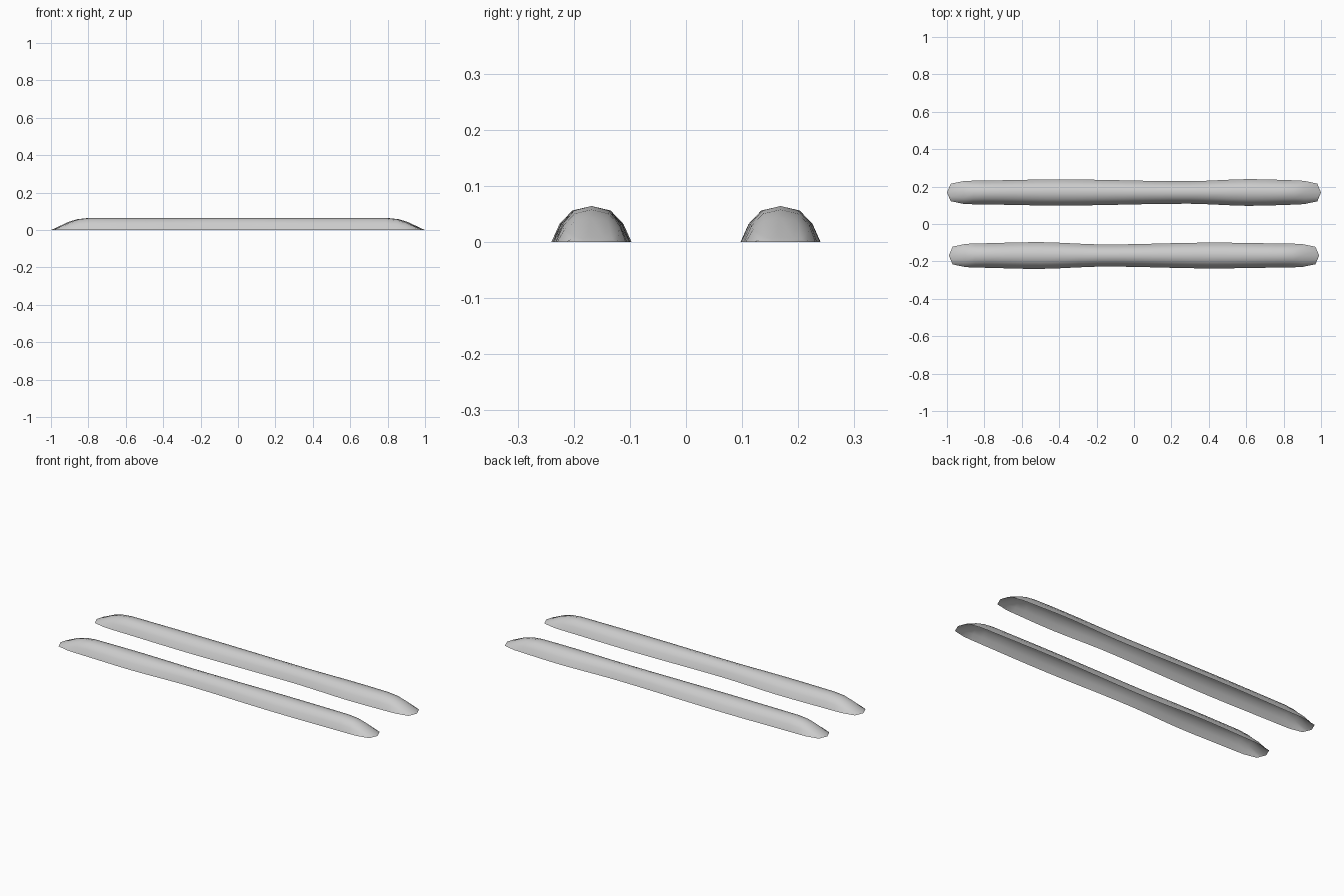
import bpy, bmesh

if "Cube" in bpy.data.objects:
    bpy.data.objects.remove(bpy.data.objects["Cube"])

# Half cross-section as (width factor, height): six-sided arch, open underneath
ARCH = [(-1, 0), (-0.80, 0.032), (-0.48, 0.056), (0, 0.064),
        (0.48, 0.056), (0.80, 0.032), (1, 0)]

# Rounded ends: distance from the tip, width factor, height factor
END = [(0.02, 0.74, 0.13), (0.09, 0.97, 0.66), (0.14, 1.0, 0.90), (0.20, 1.0, 1.0)]


def smooth_width(x, keys):
    """Half-width along the ridge, eased between key stations."""
    if x <= keys[0][0]:
        return keys[0][1]
    for (x0, w0), (x1, w1) in zip(keys, keys[1:]):
        if x <= x1:
            t = (x - x0) / (x1 - x0)
            return w0 + (w1 - w0) * t * t * (3 - 2 * t)
    return keys[-1][1]


def ridge(name, y, half_len, keys):
    # Stations along x: left end, middle run, right end
    stations = [(-half_len + d, w, h) for d, w, h in END]
    inner = half_len - END[-1][0]
    n = 16
    stations += [(-inner + 2 * inner * i / n, 1, 1) for i in range(1, n)]
    stations += [(half_len - d, w, h) for d, w, h in reversed(END)]

    bm = bmesh.new()
    rings = []
    for x, wf, hf in stations:
        w = smooth_width(x, keys) * wf
        rings.append([bm.verts.new((x, y + a * w, z * hf)) for a, z in ARCH])
    for r0, r1 in zip(rings, rings[1:]):
        for i in range(len(ARCH) - 1):
            bm.faces.new((r0[i], r1[i], r1[i + 1], r0[i + 1]))
    # Tip fans
    for ring, x in ((rings[0], -half_len), (rings[-1], half_len)):
        tip = bm.verts.new((x, y, 0))
        for a, b in zip(ring, ring[1:]):
            bm.faces.new((tip, a, b) if x < 0 else (tip, b, a))
    bmesh.ops.recalc_face_normals(bm, faces=bm.faces)
    if sum(f.normal.z for f in bm.faces) < 0:
        bmesh.ops.reverse_faces(bm, faces=bm.faces)
    for f in bm.faces:
        f.smooth = True
    mesh = bpy.data.meshes.new(name)
    bm.to_mesh(mesh)
    bm.free()
    bpy.context.collection.objects.link(bpy.data.objects.new(name, mesh))


# Two parallel ridges with gently varying widths
ridge("back_ridge", 0.1685, 1.0,
      [(-0.9, 0.063), (-0.4, 0.070), (0.28, 0.060), (0.63, 0.0715), (0.92, 0.064)])
ridge("front_ridge", -0.1685, 0.99,
      [(-0.9, 0.064), (-0.52, 0.0715), (-0.15, 0.059), (0.42, 0.069), (0.92, 0.063)])
